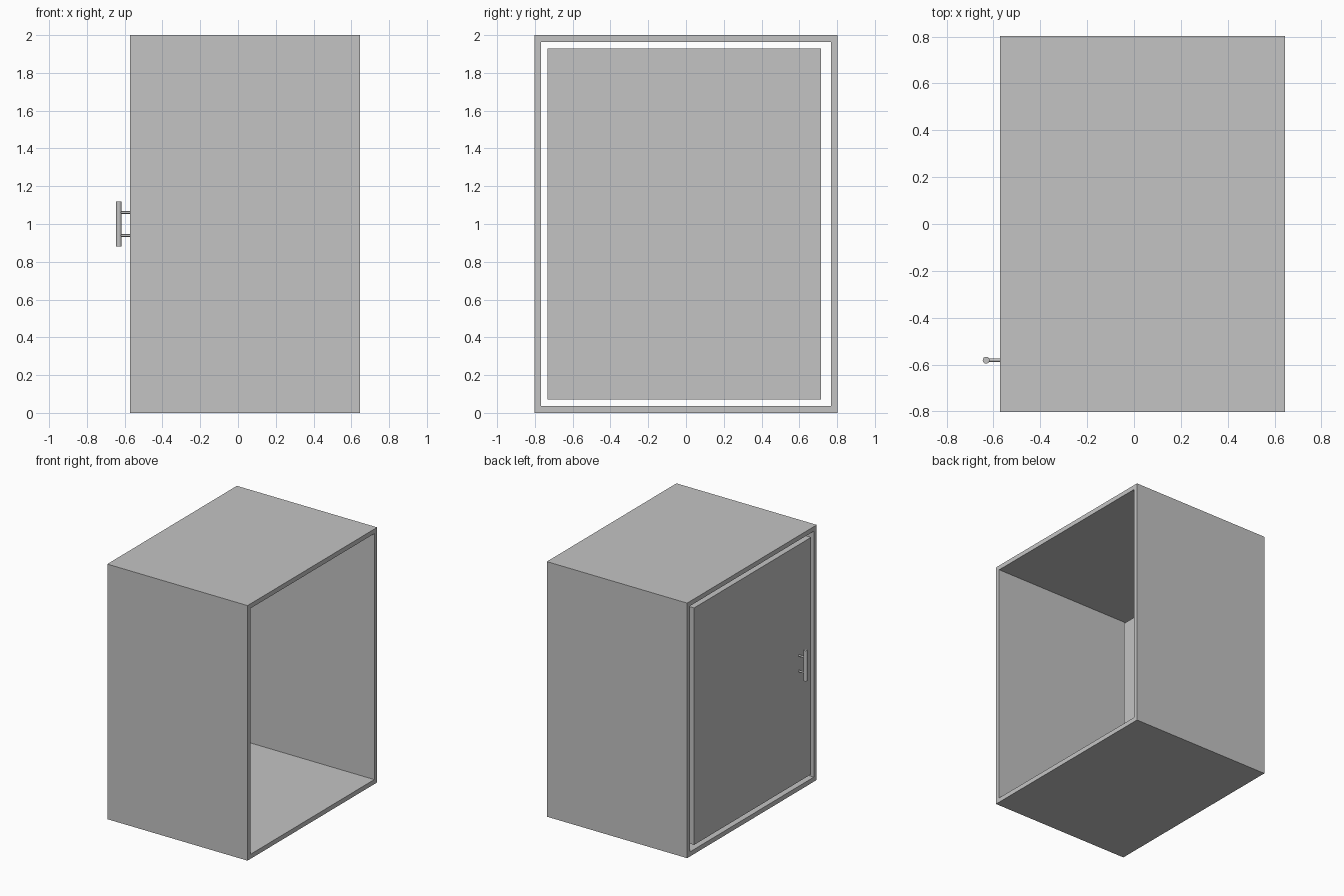
import bpy, bmesh, math
from mathutils import Vector

old = bpy.data.objects.get("Cube")
if old:
    bpy.data.objects.remove(old, do_unlink=True)

GREY = (0.55, 0.55, 0.55, 1)
grey = bpy.data.materials.new("plain_grey")
grey.use_nodes = True
grey.diffuse_color = GREY
grey.node_tree.nodes["Principled BSDF"].inputs["Base Color"].default_value = GREY


def finish(name, bm):
    bmesh.ops.recalc_face_normals(bm, faces=bm.faces)
    mesh = bpy.data.meshes.new(name)
    bm.to_mesh(mesh)
    bm.free()
    mesh.materials.append(grey)
    ob = bpy.data.objects.new(name, mesh)
    bpy.context.collection.objects.link(ob)
    return ob


def box(low, high):
    low, high = Vector(low), Vector(high)
    bm = bmesh.new()
    bmesh.ops.create_cube(bm, size=1)
    for v in bm.verts:
        v.co = (low + high) / 2 + v.co * (high - low)
    return bm


def rod(name, start, end, radius):
    start, end = Vector(start), Vector(end)
    axis = end - start
    bm = bmesh.new()
    bmesh.ops.create_cone(bm, cap_ends=True, segments=32, radius1=radius,
                          radius2=radius, depth=axis.length)
    rot = axis.to_track_quat('Z', 'Y')
    for v in bm.verts:
        v.co = rot @ v.co + (start + end) / 2
    ob = finish(name, bm)
    bpy.ops.object.select_all(action='DESELECT')
    ob.select_set(True)
    bpy.context.view_layer.objects.active = ob
    bpy.ops.object.shade_smooth_by_angle(angle=math.radians(40))


X_DOOR, X_OPEN, HALF_Y, WALL = -0.572, 0.645, 0.803, 0.051

# Cabinet shell: a box whose two end faces are inset and joined into a tunnel
bm = box((X_DOOR, -HALF_Y, 0), (X_OPEN, HALF_Y, 2))
bm.normal_update()
ends = [f for f in bm.faces if abs(f.normal.x) > 0.9]
bmesh.ops.inset_individual(bm, faces=ends, thickness=WALL)
rims = [e for f in ends for e in f.edges]
bmesh.ops.delete(bm, geom=ends, context='FACES_ONLY')
bmesh.ops.bridge_loops(bm, edges=rims)
finish("cabinet_shell", bm)

# Door panel, set in the opening with a narrow gap all round
finish("door_panel", box((X_DOOR, -0.734, 0.071), (X_DOOR + 0.05, 0.716, 1.929)))

# Bar handle on two posts
BAR_X, BAR_Y = -0.631, -0.581
rod("handle_bar", (BAR_X, BAR_Y, 0.88), (BAR_X, BAR_Y, 1.12), 0.0145)
for side, z in (("lower", 0.939), ("upper", 1.061)):
    rod(side + "_handle_post", (X_DOOR + 0.005, BAR_Y, z), (BAR_X, BAR_Y, z), 0.007)
